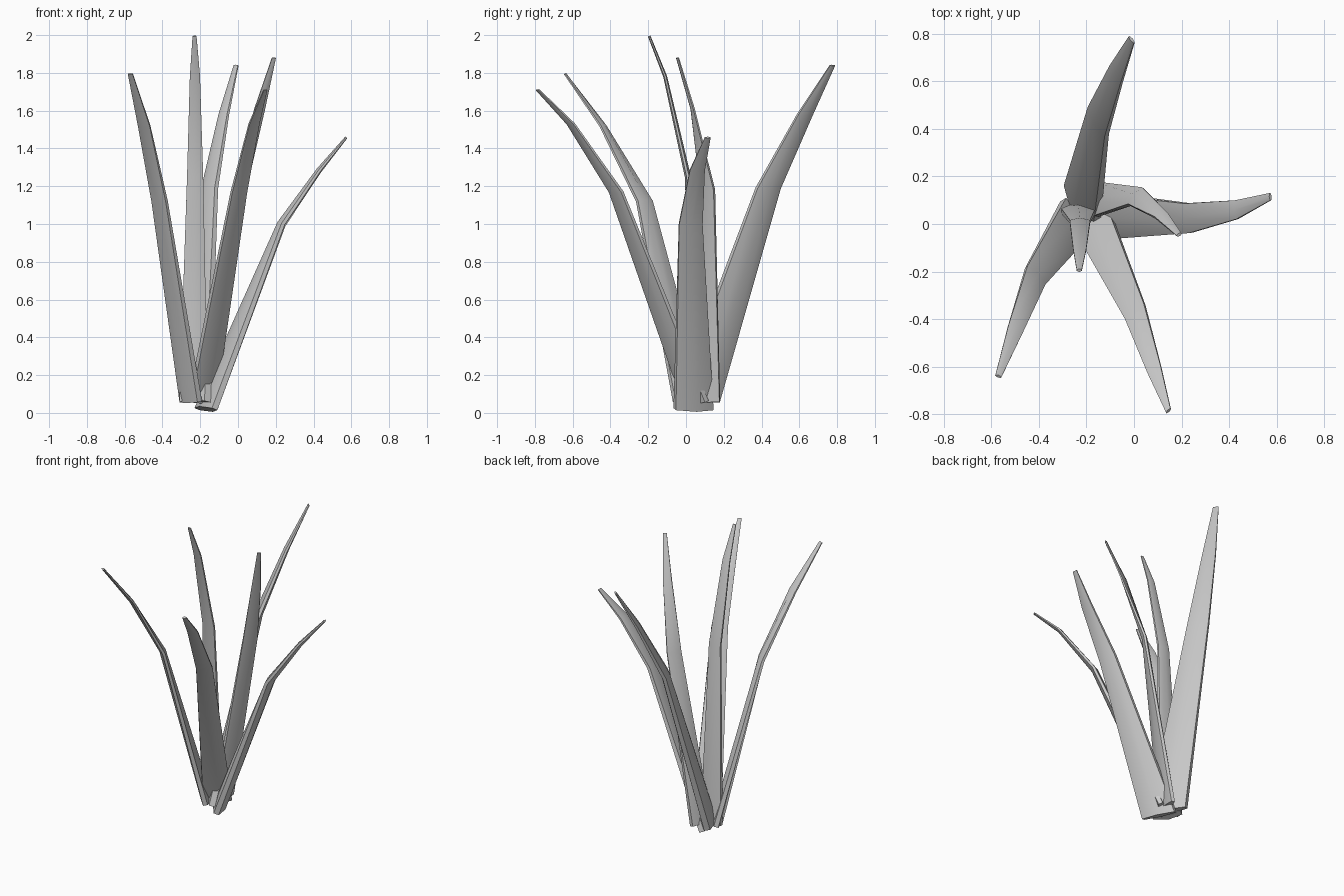
import bpy, bmesh, math
from mathutils import Vector

if "Cube" in bpy.data.objects:
    bpy.data.objects.remove(bpy.data.objects["Cube"])

# Width along a blade as a share of the base width, root to tip
TAPER = (1.0, 0.57, 0.36, 0.14)
# Blade cross-section: lens with narrow edges and a soft ridge on each side
SECTION = ((-1, -0.2), (0, -0.5), (1, -0.2), (1, 0.2), (0, 0.5), (-1, 0.2))
THICKNESS = 0.38


def blade(name, width, stations):
    """Loft a tapered blade; each station is x, y, z, heading of its width."""
    bm = bmesh.new()
    pts = [Vector(s[:3]) for s in stations]
    rings = []
    for i, s in enumerate(stations):
        tangent = (pts[min(i + 1, 3)] - pts[max(i - 1, 0)]).normalized()
        a = math.radians(s[3])
        side = Vector((math.cos(a), math.sin(a), 0))
        normal = tangent.cross(side).normalized()
        if normal.z < 0:
            normal.negate()
        w = width * TAPER[i] / 2
        t = max(width * TAPER[i] * THICKNESS, 0.014)
        rings.append([bm.verts.new(pts[i] + side * u * w + normal * v * t)
                      for u, v in SECTION])
    n = len(SECTION)
    for r0, r1 in zip(rings, rings[1:]):
        for k in range(n):
            bm.faces.new((r0[k], r0[(k + 1) % n], r1[(k + 1) % n], r1[k]))
    bm.faces.new(rings[0])
    bm.faces.new(rings[-1])
    bmesh.ops.recalc_face_normals(bm, faces=bm.faces)
    mesh = bpy.data.meshes.new(name)
    bm.to_mesh(mesh)
    bm.free()
    ob = bpy.data.objects.new(name, mesh)
    bpy.context.collection.objects.link(ob)
    bpy.ops.object.select_all(action='DESELECT')
    ob.select_set(True)
    bpy.context.view_layer.objects.active = ob
    bpy.ops.object.shade_smooth_by_angle(angle=math.radians(50))


# Six blades fanning out from one root
blade("leaf_front_left", 0.19, [(-0.25, 0.02, 0.06, -60), (-0.415, -0.22, 1.12, -46),
                                (-0.497, -0.44, 1.52, -25), (-0.57, -0.64, 1.795, -20)])
blade("leaf_front_right", 0.18, [(-0.19, 0.05, 0.06, 42), (0.005, -0.37, 1.17, 40),
                                 (0.085, -0.61, 1.53, 35), (0.145, -0.785, 1.71, 45)])
blade("leaf_centre", 0.15, [(-0.235, 0.06, 0.06, 0), (-0.227, 0.01, 1.25, 0),
                            (-0.228, -0.11, 1.78, 0), (-0.23, -0.195, 1.995, 0)])
blade("leaf_back", 0.25, [(-0.22, 0.06, 0.06, -62), (-0.15, 0.435, 1.19, -60),
                          (-0.075, 0.63, 1.58, -60), (-0.01, 0.775, 1.84, -50)])
blade("leaf_right_inner", 0.16, [(-0.18, 0.10, 0.06, 80), (0.01, 0.115, 1.18, 50),
                                 (0.115, 0.035, 1.61, 15), (0.19, -0.045, 1.88, 30)])
blade("leaf_right_outer", 0.22, [(-0.17, 0.04, 0.02, 115), (0.23, 0.025, 1.0, 98),
                                 (0.43, 0.06, 1.285, 95), (0.573, 0.115, 1.458, 95)])
